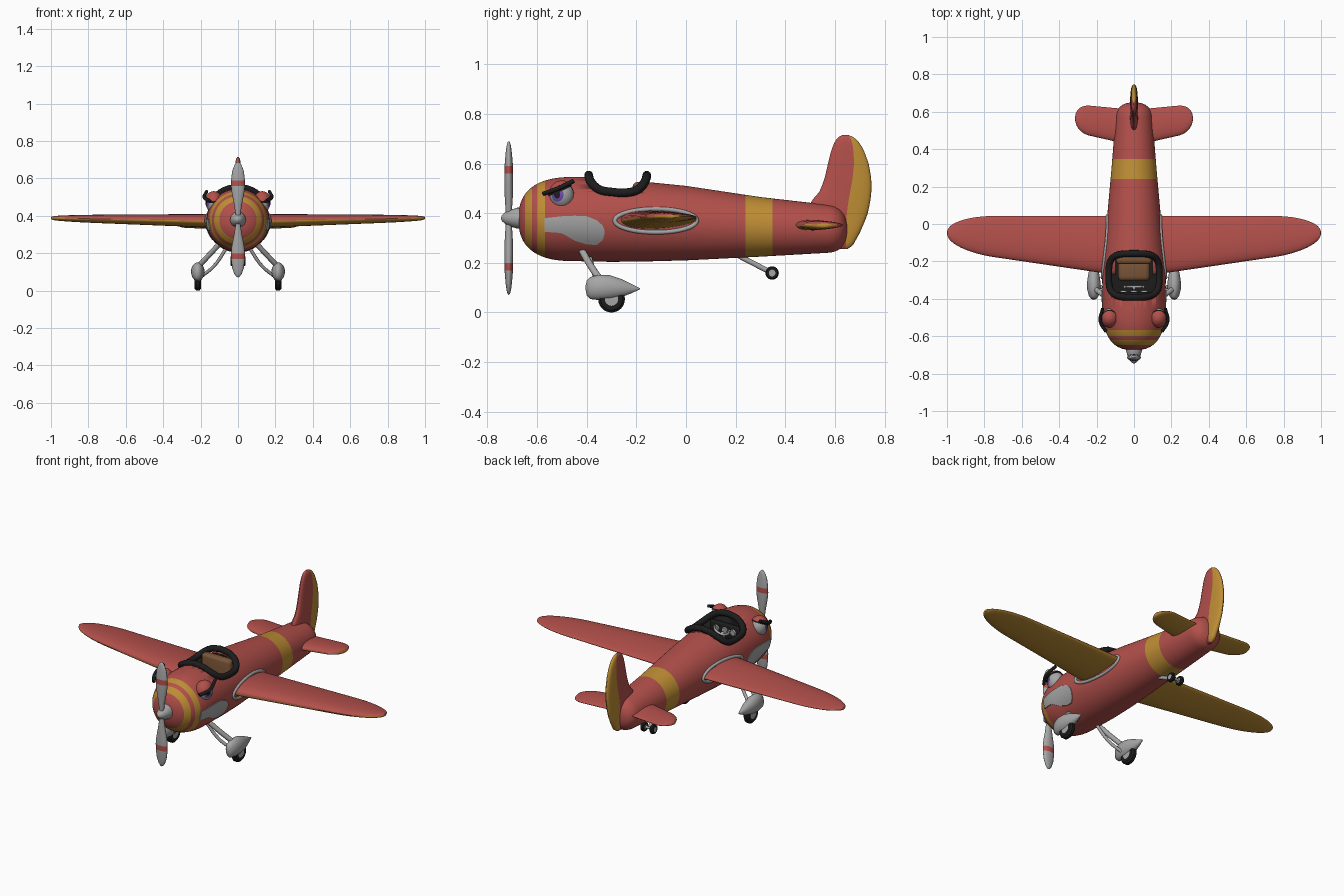
import bpy, bmesh, math
from mathutils import Vector

if "Cube" in bpy.data.objects:
    bpy.data.objects.remove(bpy.data.objects["Cube"])

# Flat colours
def material(name, rgb):
    m = bpy.data.materials.new(name)
    m.use_nodes = True
    m.diffuse_color = (*rgb, 1)
    m.node_tree.nodes["Principled BSDF"].inputs["Base Color"].default_value = (*rgb, 1)
    return m

RED = material("red paint", (0.45, 0.08, 0.07))
YELLOW = material("yellow paint", (0.52, 0.27, 0.035))
GREY = material("light grey", (0.38, 0.38, 0.38))
BLACK = material("black", (0.012, 0.012, 0.012))
BROWN = material("brown leather", (0.19, 0.09, 0.04))
PURPLE = material("purple iris", (0.16, 0.07, 0.4))

# Helpers
def place(name, data, mats, mirror=None):
    ob = bpy.data.objects.new(name, data)
    bpy.context.collection.objects.link(ob)
    for m in mats:
        data.materials.append(m)
    if mirror is not None:
        mod = ob.modifiers.new("Mirror", "MIRROR")
        mod.use_axis = [i == mirror for i in range(3)]
        mod.use_mirror_merge = False
    return ob

def loft(name, rings, mats, rule=None, mirror=None):
    """Skin closed rings; rule(face, band) gives the material index."""
    bm = bmesh.new()
    rows = [[bm.verts.new(p) for p in r] for r in rings]
    n = len(rows[0])
    bands = [(bm.faces.new((a[j], a[(j + 1) % n], b[(j + 1) % n], b[j])), i)
             for i, (a, b) in enumerate(zip(rows, rows[1:])) for j in range(n)]
    bands += [(bm.faces.new(rows[0]), 0), (bm.faces.new(rows[-1]), len(rows) - 2)]
    bmesh.ops.recalc_face_normals(bm, faces=bm.faces)
    bm.normal_update()
    if rule:
        for f, i in bands:
            f.material_index = rule(f, i)
    me = bpy.data.meshes.new(name)
    bm.to_mesh(me)
    bm.free()
    ob = place(name, me, mats, mirror)
    bpy.ops.object.select_all(action="DESELECT")
    ob.select_set(True)
    bpy.context.view_layer.objects.active = ob
    bpy.ops.object.shade_smooth_by_angle(angle=math.radians(40))
    return ob

def tube(name, pts, r, mat, cyclic=False, mirror=None):
    cu = bpy.data.curves.new(name, "CURVE")
    cu.dimensions, cu.bevel_depth, cu.bevel_resolution = "3D", r, 3
    cu.use_fill_caps = True
    sp = cu.splines.new("POLY" if cyclic else "BEZIER")
    if cyclic:
        sp.points.add(len(pts) - 1)
        for q, p in zip(sp.points, pts):
            q.co = (*p, 1)
        sp.use_cyclic_u = True
    else:
        sp.bezier_points.add(len(pts) - 1)
        for q, p in zip(sp.bezier_points, pts):
            q.co = p
            q.handle_left_type = q.handle_right_type = "AUTO"
    return place(name, cu, [mat], mirror)

def angles(n):
    return [2 * math.pi * k / n for k in range(n)]

def lookup(table, t):
    """Linear interpolation in rows whose first entry is the key."""
    t = min(max(t, table[0][0]), table[-1][0])
    for a, b in zip(table, table[1:]):
        if t <= b[0]:
            k = (t - a[0]) / (b[0] - a[0])
            return [u + (v - u) * k for u, v in zip(a[1:], b[1:])]

def rounded(t, p=2.5):
    return max(1 - max(t, 0) ** p, 0.00001) ** (1 / p)

def lathe(name, profile, axis, centre, mats, rule=None, mirror=None):
    def point(h, r, a):
        p = [r * math.cos(a), r * math.sin(a)]
        p.insert(axis, h)
        return Vector(centre) + Vector(p)
    return loft(name, [[point(h, r, a) for a in angles(24)] for h, r in profile], mats, rule, mirror)

def squircle(hx, hy, n=48):
    power = lambda v: math.copysign(abs(v) ** 0.55, v)
    return [(hx * power(math.cos(a)), -0.275 + hy * power(math.sin(a))) for a in angles(n)]

# Fuselage: y, half width, top, bottom
HULL = [(-.45, .168, .546, .207), (-.3, .17, .545, .204), (-.15, .162, .525, .206),
        (0, .147, .51, .21), (.3, .12, .465, .225), (.65, .092, .425, .245)]
BANDS = [(-.648, -.62), (-.6, -.568), (.24, .348)]

def section(y):
    """Half width, half height and mid height of the fuselage."""
    w, top, bottom = lookup(HULL, y)
    f = rounded((-.45 - y) / .225) * rounded((y - .57) / .08)
    return w * f, (top - bottom) / 2 * f, (top + bottom) / 2

def side_x(y, z):
    w, h, mid = section(y)
    return w * math.sqrt(max(1 - ((z - mid) / h) ** 2, 0))

def top_z(x, y):
    w, h, mid = section(y)
    return mid + h * math.sqrt(max(1 - (x / w) ** 2, 0))

ys = sorted({-.675 + .225 * (1 - math.cos(i * math.pi / 24)) for i in range(12)}
            | {y for b in BANDS for y in b} | {r[0] for r in HULL}
            | {.57 + .08 * math.sin(i * math.pi / 16) for i in range(9)})
rings = []
for y in ys:
    w, h, mid = section(y)
    rings.append([(w * math.cos(a), y, mid + h * math.sin(a)) for a in angles(64)])
body_mats = [RED, YELLOW, BLACK]
in_band = lambda f, i: int(any(a < f.calc_center_median().y < b for a, b in BANDS))
fuselage = loft("fuselage", rings, body_mats, in_band)

# Cockpit opening, rim, seat and controls
cutter = loft("cockpit_cutter", [[(x, y, z) for x, y in squircle(.122, .112)] for z in (.33, .75)],
              body_mats, lambda f, i: 2)
cutter.hide_render = True
cutter.hide_set(True)
cut = fuselage.modifiers.new("Cockpit", "BOOLEAN")
cut.object, cut.operation, cut.solver = cutter, "DIFFERENCE", "EXACT"
tube("cockpit_rim", [(x, y, top_z(x, y) + .008 + .15 * max(y + .28, 0)) for x, y in squircle(.135, .117)],
     .018, BLACK, cyclic=True)

def cushion(name, centre, size, mat):
    bm = bmesh.new()
    bmesh.ops.create_cube(bm, size=1)
    bmesh.ops.scale(bm, vec=size, verts=bm.verts)
    bmesh.ops.bevel(bm, geom=bm.edges[:], offset=min(size) * .35, segments=3, affect="EDGES", profile=.5)
    bmesh.ops.translate(bm, vec=centre, verts=bm.verts)
    for f in bm.faces:
        f.smooth = True
    me = bpy.data.meshes.new(name)
    bm.to_mesh(me)
    bm.free()
    return place(name, me, [mat])

cushion("seat_back", (0, -.19, .43), (.19, .05, .19), BROWN)
cushion("seat_cushion", (0, -.245, .37), (.17, .12, .07), BROWN)
cushion("dashboard", (0, -.378, .45), (.2, .03, .1), BLACK)
for x in (-.055, 0, .055):
    lathe("gauge", [(0, .02), (.008, .016)], 1, (x, -.364, .465), [GREY])
tube("control_column", [(0, -.36, .4), (0, -.34, .46)], .009, GREY)
tube("control_yoke", [(-.05, -.335, .49), (-.04, -.335, .465), (.04, -.335, .465), (.05, -.335, .49)], .007, GREY)

# Wings and tailplane: red above, yellow below
def panel(name, x0, x1, tip, lead, trail, thick, height):
    xs = [x0 + (tip - x0) * i / 4 for i in range(4)]
    xs += [tip + (x1 - tip) * math.sin(i * math.pi / 24) for i in range(13)]
    rings = []
    for x in xs:
        k = (x - x0) / (x1 - x0)
        f = rounded((x - tip) / (x1 - tip), 2.2)
        le, te = (a + (b - a) * k for a, b in (lead, trail))
        mid, half = (le + te) / 2, (te - le) / 2 * f
        th = (thick[0] + (thick[1] - thick[0]) * k) * math.sqrt(f)
        z = height[0] + (height[1] - height[0]) * k
        rings.append([(x, mid - half * math.cos(a), z + th * math.sin(a) * (1 + .3 * math.cos(a)))
                      for a in angles(32)])
    return loft(name, rings, [RED, YELLOW], lambda f, i: int(f.normal.z < .3), mirror=0)

panel("wings", .1, 1, .74, (-.272, -.14), (.043, .043), (.036, .016), (.373, .388))
panel("tailplane", .05, .315, .235, (.43, .49), (.615, .64), (.021, .016), (.352, .352))
tube("wing_fairings", [(side_x(y, z), y, z) for y, z in
     ((-.122 + .165 * math.cos(a), .37 + .047 * math.sin(a)) for a in angles(40))],
     .009, GREY, cyclic=True, mirror=0)

# Fin and rudder: z, leading edge, hinge line, trailing edge, half thickness
FIN = [(.255, .62, .64, .65, .008), (.27, .6, .645, .672, .018), (.32, .58, .645, .7, .022),
       (.39, .5, .647, .73, .022), (.44, .49, .653, .741, .022), (.47, .53, .658, .746, .021),
       (.53, .556, .67, .748, .02), (.6, .572, .677, .736, .018), (.66, .587, .674, .714, .016),
       (.695, .603, .667, .69, .013), (.71, .618, .658, .668, .008), (.716, .634, .645, .65, .002)]
rings = []
for i in range(25):
    z = FIN[0][0] + (FIN[-1][0] - FIN[0][0]) * (1 - math.cos(math.pi * i / 24)) / 2
    le, hinge, te, th = lookup(FIN, z)
    chord = [le + (hinge - le) * (k / 8) ** 1.5 for k in range(8)]
    chord += [te - (te - hinge) * (1 - k / 8) ** 1.5 for k in range(9)]
    bulge = [th * rounded(abs(2 * (y - le) / (te - le) - 1)) for y in chord]
    one = [(b, y, z) for b, y in zip(bulge, chord)]
    rings.append(one + [(-b, y, z) for b, y, z in reversed(one)])
def rudder_rule(f, i):
    c = f.calc_center_median()
    return int(c.y > lookup(FIN, c.z)[1])
loft("fin_and_rudder", rings, [RED, YELLOW], rudder_rule)

# Propeller: radius, half width, half thickness
BLADE = [(.02, .012, .012), (.08, .021, .016), (.14, .033, .018), (.18, .037, .018), (.21, .037, .017),
         (.26, .031, .013), (.29, .02, .009), (.305, .009, .005), (.309, .001, .001)]
blades = loft("propeller_blades", [[(w * math.cos(a), t * math.sin(a), r) for a in angles(20)]
              for r, w, t in BLADE], [GREY, RED], lambda f, i: int(i == 3), mirror=2)
blades.location = (0, -.714, .38)
lathe("spinner", [(-.746, .001), (-.742, .011), (-.728, .024), (-.7, .036), (-.68, .042), (-.66, .042)],
      1, (0, 0, .38), [GREY])

# Cheek panels following the fuselage: y, bottom, top
CHEEK = [(-.57, .325, .38), (-.5, .32, .388), (-.45, .29, .39), (-.4, .274, .388),
         (-.36, .272, .372), (-.335, .292, .35), (-.328, .318, .33)]
rings = []
for i in range(25):
    y = -.57 + .242 * math.sin(i * math.pi / 48)
    lo, hi = lookup(CHEEK, y)
    outer = [(side_x(y, z) + .004, y, z) for z in (lo + (hi - lo) * k / 8 for k in range(9))]
    rings.append(outer + [(x - .008, y, z) for x, y, z in reversed(outer)])
loft("cheek_panels", rings, [GREY], mirror=0)

# Eyes, lids and brows
def dome(name, radii, axis, thetas, mats, rule):
    turn = Vector(axis).to_track_quat("Z", "Y")
    def point(t, a):
        p = turn @ Vector((math.sin(t) * math.cos(a), math.sin(t) * math.sin(a), math.cos(t)))
        return Vector((.13, -.5, .472)) + Vector(u * v for u, v in zip(p, radii))
    return loft(name, [[point(t, a) for a in angles(32)] for t in thetas], mats, rule, mirror=0)

dome("eyeballs", (.044, .049, .054), (.9, -.4, .05), [.01, .14, .28, .42, .55] + [.8 + .29 * k for k in range(9)],
     [GREY, PURPLE, BLACK], lambda f, i: 2 if i < 2 else int(i < 4))
dome("eyelids", (.049, .054, .06), (.05, -.37, .93), [.01] + [.155 * k for k in range(1, 9)],
     [RED, BLACK], lambda f, i: int(i > 6))
tube("brows", [(.15, -.575, .478), (.18, -.52, .498), (.168, -.452, .53)], .009, BLACK, mirror=0)

# Main landing gear: wheel cover stations are y, half width, bottom, top
PANT = [(-.405, .002, .095, .105), (-.4, .014, .068, .128), (-.385, .026, .054, .143),
        (-.35, .035, .05, .152), (-.31, .036, .052, .151), (-.26, .028, .062, .135),
        (-.22, .015, .077, .115), (-.185, .002, .094, .098)]
loft("wheel_covers", [[(.215 + w * math.cos(a), y, (t + b) / 2 + (t - b) / 2 * math.sin(a))
     for a in angles(24)] for y, w, b, t in PANT], [GREY], mirror=0)

def wheels(name, centre, r, w):
    profile = [(-w, .45 * r), (-w, .5 * r), (-w, .82 * r), (-.5 * w, r),
               (.5 * w, r), (w, .82 * r), (w, .5 * r), (w, .45 * r)]
    lathe(name, profile, 0, centre, [BLACK, GREY], lambda f, i: int(i in (0, 6)), mirror=0)

wheels("main_wheels", (.215, -.3, .054), .054, .017)
tube("main_struts", [(.212, -.345, .13), (.155, -.385, .19), (.09, -.425, .26)], .014, GREY, mirror=0)
tube("brace_struts", [(.19, -.33, .08), (.13, -.36, .13), (.06, -.39, .23)], .009, GREY, mirror=0)

# Tail wheel gear
tube("tail_strut", [(0, .19, .24), (0, .345, .16)], .011, GREY)
tube("tail_axle", [(-.03, .347, .159), (.03, .347, .159)], .008, GREY)
wheels("tail_wheels", (.03, .347, .159), .027, .011)
